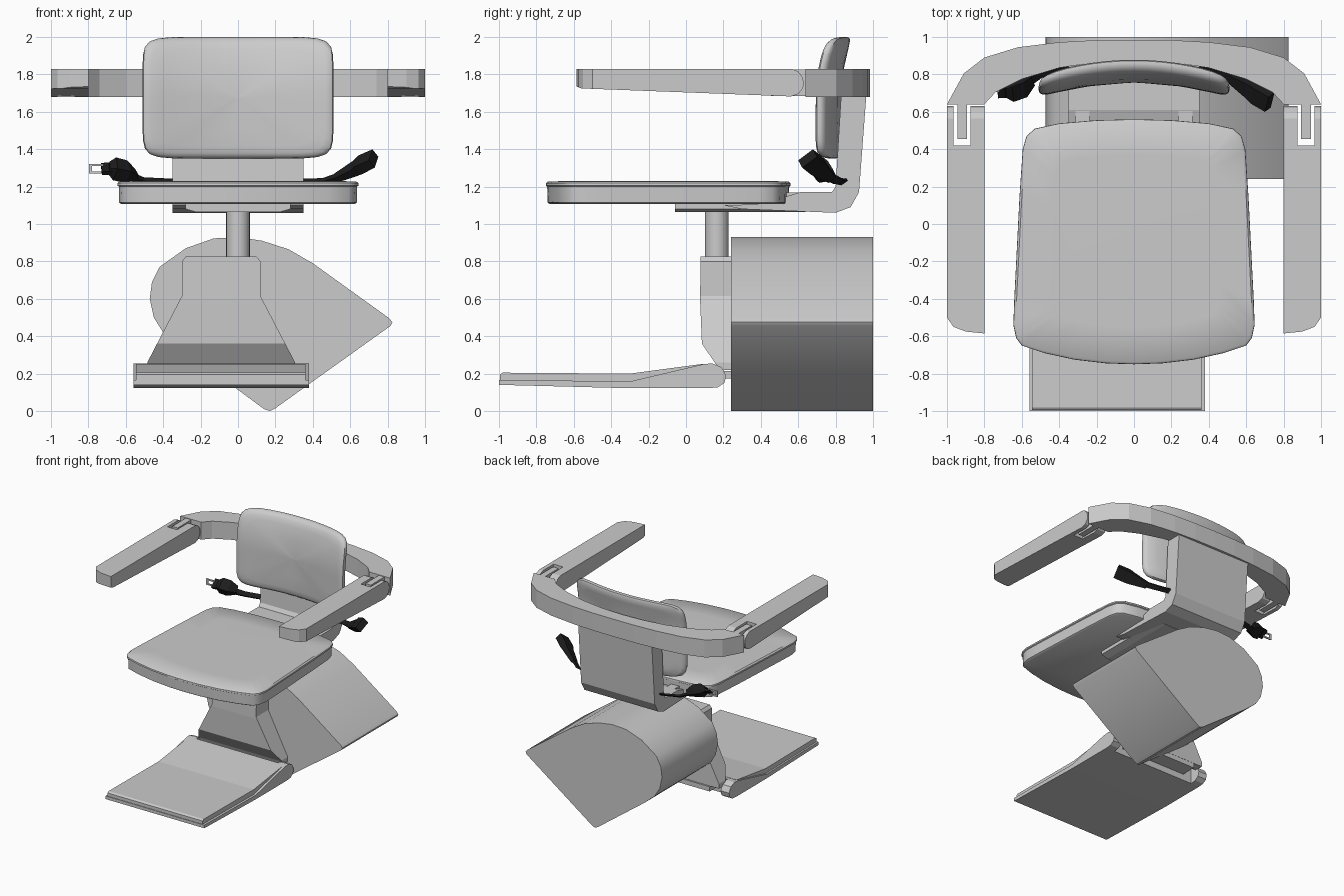
import bpy, bmesh, math
from mathutils import Vector


def make(name, bm, smooth=None, mat=None):
    bmesh.ops.recalc_face_normals(bm, faces=bm.faces)
    me = bpy.data.meshes.new(name)
    bm.to_mesh(me)
    bm.free()
    ob = bpy.data.objects.new(name, me)
    bpy.context.collection.objects.link(ob)
    if mat:
        me.materials.append(mat)
    if smooth:
        activate(ob)
        bpy.ops.object.shade_smooth_by_angle(angle=math.radians(smooth))
    return ob


def activate(ob):
    bpy.ops.object.select_all(action='DESELECT')
    ob.select_set(True)
    bpy.context.view_layer.objects.active = ob


def loft(name, rings, **kw):
    bm = bmesh.new()
    loops = [[bm.verts.new(p) for p in r] for r in rings]
    n = len(loops[0])
    for a, b in zip(loops, loops[1:]):
        for i in range(n):
            bm.faces.new((a[i], a[(i + 1) % n], b[(i + 1) % n], b[i]))
    bm.faces.new(loops[0])
    bm.faces.new(loops[-1])
    return make(name, bm, **kw)


def prism(name, pts, axis, lo, hi, **kw):
    k = 'XYZ'.index(axis)
    ring = lambda h: [(*p[:k], h, *p[k:]) for p in pts]
    return loft(name, [ring(lo), ring(hi)], **kw)


def box(name, x, y, z, **kw):
    return prism(name, [(x[0], y[0]), (x[1], y[0]), (x[1], y[1]), (x[0], y[1])], 'Z', *z, **kw)


def boolean(ob, other, op):
    m = ob.modifiers.new('cut', 'BOOLEAN')
    m.operation, m.object, m.solver = op, other, 'EXACT'
    activate(ob)
    bpy.ops.object.modifier_apply(modifier='cut')
    bpy.data.objects.remove(other)


def mirror(ob):
    ob.modifiers.new('mirror', 'MIRROR')


def band(name, sections, **kw):
    # tapered bar through (point, width, thickness) sections
    rings = []
    for i, (p, w, t) in enumerate(sections):
        a, b = sections[max(i - 1, 0)][0], sections[min(i + 1, len(sections) - 1)][0]
        d = (Vector(b) - Vector(a)).normalized()
        side = d.cross(Vector((0, -0.6, 0.8))).normalized()
        up = side.cross(d)
        rings.append([Vector(p) + side * w / 2 * u + up * t / 2 * v
                      for u, v in ((-1, -1), (1, -1), (1, 1), (-1, 1))])
    return loft(name, rings, **kw)


def symmetric(half):
    return half + [(-x, y) for x, y in reversed(half) if x > 0]


black = bpy.data.materials.new('black')
black.diffuse_color = (0.012, 0.012, 0.012, 1)

# Drive housing behind the carriage
prism('drive_housing', [(0.14, 0.01), (0.17, 0), (0.2, 0.015), (0.815, 0.455), (0.825, 0.475), (0.81, 0.495),
      (0.4, 0.79), (0.27, 0.865), (0.13, 0.91), (0, 0.93), (-0.13, 0.923), (-0.28, 0.87), (-0.42, 0.77),
      (-0.46, 0.69), (-0.472, 0.6), (-0.45, 0.5), (-0.4, 0.42), (-0.3, 0.335)], 'Y', 0.24, 1.0, smooth=35)

# Carriage: front outline cut by side outline
carriage = prism('carriage', [(-0.485, 0.22), (0.305, 0.22), (0.305, 0.26), (0.12, 0.615), (0.12, 0.8), (0.1, 0.825),
                 (-0.28, 0.825), (-0.3, 0.8), (-0.3, 0.615), (-0.485, 0.26)], 'Y', 0.0, 0.245)
boolean(carriage, prism('side_cut', [(0.08, 0.9), (0.3, 0.9), (0.3, 0.18), (0.19, 0.18), (0.16, 0.25),
        (0.085, 0.36), (0.075, 0.6)], 'X', -1, 1), 'INTERSECT')

# Folding footrest with tread plate and hinge notch
footrest = prism('footrest', [(-1, 0.14), (-1, 0.167), (-0.3, 0.158), (0.09, 0.25), (0.14, 0.255), (0.19, 0.235),
                 (0.215, 0.19), (0.205, 0.15), (0.17, 0.127), (0.12, 0.122), (-0.3, 0.122)], 'X', -0.56, 0.38)
boolean(footrest, box('notch', (-0.48, 0.3), (0.12, 0.4), (0, 0.4)), 'DIFFERENCE')
tread = prism('footrest_tread', [(-0.995, 0.15), (-0.995, 0.195), (-0.98, 0.205), (-0.3, 0.2), (0.09, 0.252),
              (0.09, 0.2), (-0.3, 0.14)], 'X', -0.545, 0.36)
box('footrest_hinge', (-0.4, 0.22), (0.1, 0.25), (0.175, 0.215))

# Swivel post
post = [(0.063 * math.cos(i * math.pi / 12), 0.165 + 0.063 * math.sin(i * math.pi / 12)) for i in range(24)]
prism('swivel_post', post, 'Z', 0.8, 1.08, smooth=35)

# Seat mount plate, slide tubes and back bracket
loft('seat_mount', [[(-a, -0.06, z), (a, -0.06, z), (a, 0.64, z), (-a, 0.64, z)]
                    for a, z in ((0.22, 1.063), (0.28, 1.08), (0.28, 1.112))])
for x in (-0.275, 0.275):
    box('slide_tube', (x - 0.037, x + 0.037), (0.45, 0.64), (1.135, 1.168))
prism('back_bracket', [(0.2, 1.1), (0.53, 1.11), (0.53, 1.145), (0.61, 1.17), (0.78, 1.17), (0.8, 1.2),
      (0.83, 1.7), (0.965, 1.7), (0.925, 1.17), (0.88, 1.09), (0.8, 1.06), (0.3, 1.08)], 'X', -0.35, 0.35)

# Seat cushion: stacked scaled outlines
outline = symmetric([(0, -0.75), (0.15, -0.745), (0.32, -0.725), (0.48, -0.69), (0.6, -0.65), (0.63, -0.61),
                     (0.645, -0.54), (0.64, -0.4), (0.612, 0.15), (0.595, 0.4), (0.575, 0.47), (0.53, 0.51),
                     (0.4, 0.538), (0.2, 0.555), (0, 0.56)])
loft('seat', [[(x * s, -0.095 + (y + 0.095) * s, z) for x, y in outline]
              for s, z in ((0.97, 1.108), (0.985, 1.115), (0.988, 1.2), (1, 1.205), (0.998, 1.218), (0.98, 1.228), (0.7, 1.23))],
     smooth=40)

# Backrest pad: rounded rings bent around the sitter
square = []
for k in range(4):
    for i in range(14):
        a, b = 1, -1 + i / 7
        for _ in range(k):
            a, b = -b, a
        f = (abs(a) ** 9 + abs(b) ** 9) ** (-1 / 9)
        square.append((a * f, b * f))


def pad_point(a, b, s, d):
    x, h = 0.51 * a * s, 0.325 * b * s
    y = 0.805 + 0.055 * (h / 0.325) ** 2 * (h > 0) - 0.32 * x * x - d + 0.01 * h
    return (x, y, 1.675 + h)


loft('backrest_pad', [[pad_point(a, b, s, d) for a, b in square] for s, d in (
    (0.02, -0.025), (0.5, -0.025), (0.8, -0.025), (0.95, -0.02), (0.99, -0.01), (1, 0.005), (0.99, 0.022),
    (0.96, 0.034), (0.91, 0.042), (0.8, 0.046), (0.5, 0.048), (0.02, 0.048))], smooth=40)

# Curved back rail, with hinge tongues for the arms
rail = symmetric([(0, 0.985), (0.2, 0.983), (0.4, 0.972), (0.62, 0.945), (0.8, 0.89), (0.91, 0.805), (1, 0.64)])
inner = symmetric([(0, 0.875), (0.2, 0.865), (0.4, 0.835), (0.6, 0.775), (0.74, 0.705), (0.8, 0.64)])
outer_half = [p for p in rail if p[0] >= 0]
inner_half = [p for p in inner if p[0] >= 0]
loop = (outer_half + inner_half[::-1] +
        [(-x, y) for x, y in inner_half[1:]] + [(-x, y) for x, y in outer_half[:0:-1]])
prism('back_rail', loop, 'Z', 1.68, 1.83)
mirror(box('rail_tongue', (0.893, 0.945), (0.455, 0.7), (1.685, 1.826)))

# Armrests: side outline cut by plan outline with hinge slot
arm = prism('armrest', [(-0.59, 1.83), (-0.59, 1.737), (-0.56, 1.725), (0.36, 1.69), (0.56, 1.682), (0.6, 1.695),
            (0.625, 1.725), (0.63, 1.755), (0.62, 1.79), (0.6, 1.815), (0.565, 1.83)], 'X', 0.7, 1.1)
boolean(arm, prism('plan_cut', [(0.8, -0.585), (0.9, -0.575), (0.965, -0.55), (1, -0.5), (1, 0.7), (0.965, 0.7),
        (0.965, 0.42), (0.875, 0.42), (0.875, 0.7), (0.8, 0.7)], 'Z', 1.5, 2), 'INTERSECT')
mirror(arm)

# Seat belt: strap and latch on the right
band('belt_strap_right', [((0.33, 0.85, 1.225), 0.04, 0.012), ((0.45, 0.82, 1.228), 0.04, 0.015),
     ((0.55, 0.755, 1.26), 0.045, 0.02)], mat=black)
band('belt_latch', [((0.52, 0.775, 1.245), 0.05, 0.03), ((0.62, 0.715, 1.295), 0.09, 0.045),
     ((0.65, 0.695, 1.315), 0.1, 0.06), ((0.725, 0.65, 1.35), 0.1, 0.055)], mat=black)

# Seat belt: strap, adjuster and metal tongue on the left
band('belt_strap_left', [((-0.33, 0.85, 1.225), 0.04, 0.012), ((-0.5, 0.8, 1.232), 0.04, 0.015),
     ((-0.58, 0.75, 1.26), 0.05, 0.02)], mat=black)
band('belt_adjuster', [((-0.55, 0.77, 1.26), 0.06, 0.04), ((-0.6, 0.735, 1.28), 0.1, 0.08),
     ((-0.66, 0.715, 1.295), 0.1, 0.08), ((-0.69, 0.71, 1.3), 0.06, 0.04)], mat=black)
band('belt_tongue_base', [((-0.67, 0.715, 1.295), 0.08, 0.025), ((-0.73, 0.71, 1.295), 0.08, 0.02)], mat=black)
for z in (1.275, 1.315):
    box('tongue_side', (-0.795, -0.72), (0.705, 0.715), (z - 0.006, z + 0.006))
box('tongue_end', (-0.797, -0.78), (0.705, 0.715), (1.27, 1.321))
